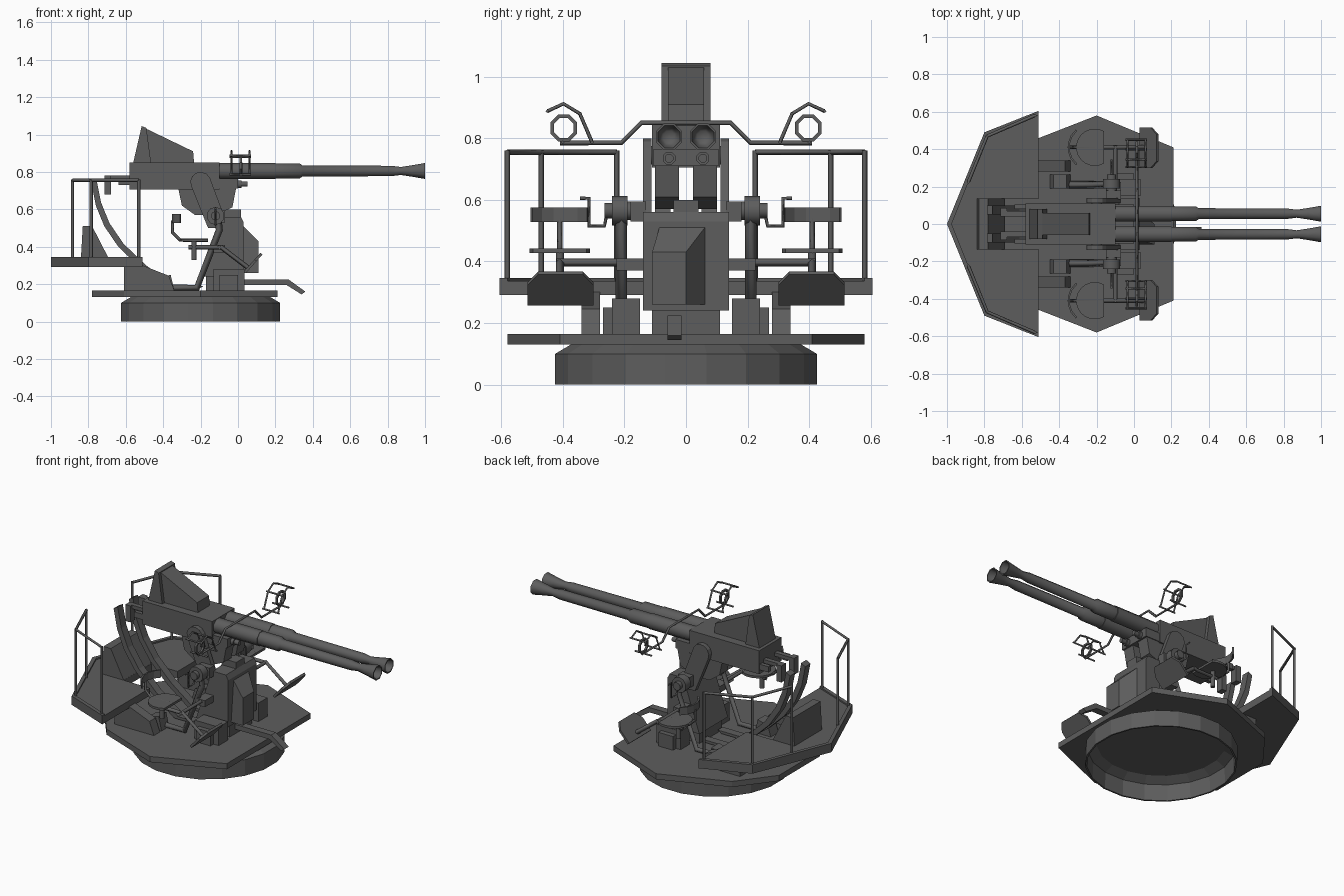
import bpy, bmesh, math
from mathutils import Vector

cube = bpy.data.objects.get("Cube")
if cube:
    bpy.data.objects.remove(cube, do_unlink=True)

grey = bpy.data.materials.new("dark grey")
grey.use_nodes = True
grey.diffuse_color = (0.11, 0.11, 0.11, 1)
grey.node_tree.nodes["Principled BSDF"].inputs["Base Color"].default_value = (0.11, 0.11, 0.11, 1)


def add(name, bm, mirror=False):
    bmesh.ops.recalc_face_normals(bm, faces=bm.faces)
    me = bpy.data.meshes.new(name)
    bm.to_mesh(me)
    bm.free()
    me.materials.append(grey)
    ob = bpy.data.objects.new(name, me)
    bpy.context.collection.objects.link(ob)
    if mirror:
        mod = ob.modifiers.new("Mirror", 'MIRROR')
        mod.use_axis = (False, True, False)
        mod.use_mirror_merge = False
    return ob


def loft(name, first, last, mirror=False):
    """Closed solid between two outlines with the same number of points."""
    bm = bmesh.new()
    rings = [[bm.verts.new(p) for p in pts] for pts in (first, last)]
    for ring in rings:
        bm.faces.new(ring)
    n = len(first)
    for i in range(n):
        j = (i + 1) % n
        bm.faces.new((rings[0][i], rings[0][j], rings[1][j], rings[1][i]))
    return add(name, bm, mirror)


def prism(name, pts, lo, hi, axis='y', mirror=False):
    """Extrude a flat outline along y (points x,z) or z (points x,y)."""
    place = {'y': lambda a, b, t: (a, t, b), 'z': lambda a, b, t: (a, b, t)}[axis]
    return loft(name, *[[place(a, b, t) for a, b in pts] for t in (lo, hi)], mirror)


def box(name, x, y, z, mirror=False):
    return prism(name, [(x[0], z[0]), (x[1], z[0]), (x[1], z[1]), (x[0], z[1])], *y, mirror=mirror)


def lathe(name, profile, centre, axis, n=12, mirror=False, closed=False, smooth=True):
    """Turn (distance, radius) pairs about an axis; closed joins the last ring to the first."""
    c = Vector(centre)
    bm = bmesh.new()
    rings = []
    for t, r in profile:
        ring = []
        for k in range(n):
            a = 2 * math.pi * (k + 0.5) / n
            u, v = r * math.cos(a), r * math.sin(a)
            ring.append(bm.verts.new(c + Vector({'x': (t, u, v), 'y': (u, t, v), 'z': (u, v, t)}[axis])))
        rings.append(ring)
    pairs = list(zip(rings, rings[1:])) + ([(rings[-1], rings[0])] if closed else [])
    for p, q in pairs:
        for k in range(n):
            j = (k + 1) % n
            bm.faces.new((p[k], p[j], q[j], q[k]))
    if not closed:
        bm.faces.new(rings[0])
        bm.faces.new(rings[-1])
    ob = add(name, bm, mirror)
    if smooth:
        bpy.ops.object.select_all(action='DESELECT')
        ob.select_set(True)
        bpy.context.view_layer.objects.active = ob
        bpy.ops.object.shade_smooth_by_angle(angle=math.radians(50))


def tube(name, pts, r=0.009):
    """Thin four-sided bar along a path, on both sides."""
    for s in (1, -1):
        cu = bpy.data.curves.new(name, 'CURVE')
        cu.dimensions = '3D'
        cu.bevel_depth = r
        cu.bevel_resolution = 0
        cu.use_fill_caps = True
        sp = cu.splines.new('POLY')
        sp.points.add(len(pts) - 1)
        for p, (x, y, z) in zip(sp.points, pts):
            p.co = (x, y * s, z, 1)
        cu.materials.append(grey)
        bpy.context.collection.objects.link(bpy.data.objects.new(name, cu))


def sym(half):
    """Complete a half outline (y >= 0) across the x axis."""
    return half + [(x, -y) for x, y in reversed(half) if y > 0]


# Hollow base ring and main platform
lathe("base_ring", [(0, 0.43), (0.1, 0.43), (0.135, 0.37), (0.135, 0.355), (0.1, 0.415), (0, 0.42)],
      (-0.2, 0, 0), 'z', 20, closed=True, smooth=False)
prism("platform", sym([(0.21, 0.41), (-0.2, 0.58), (-0.61, 0.42), (-0.78, 0.2)]), 0.13, 0.165, 'z')

# Raised rear deck, notched for the chutes, with lip, supports and back block
edge = [(-1, 0), (-0.8, 0.49), (-0.51, 0.605)]
prism("rear_deck", sym(edge + [(-0.51, 0.135), (-0.69, 0.135)]), 0.291, 0.337, 'z')
inner = [(-0.975, 0), (-0.785, 0.472), (-0.51, 0.58)]
prism("deck_lip", edge + inner[::-1], 0.33, 0.346, 'z', True)
prism("deck_support", [(-0.61, 0.165), (-0.61, 0.3), (-0.51, 0.3), (-0.37, 0.245), (-0.34, 0.165)],
      0.28, 0.34, mirror=True)
prism("back_block", [(-0.84, 0.335), (-0.83, 0.51), (-0.78, 0.51), (-0.69, 0.335)], -0.135, 0.135)

# Guard rails
posts = [(-0.885, 0.225), (-0.785, 0.47), (-0.53, 0.58)]
tube("guard_rail", [(x, y, 0.755) for x, y in posts], 0.009)
for x, y in posts:
    tube("rail_post", [(x, y, 0.33), (x, y, 0.76)], 0.009)

# Curved chutes
chute = [(-0.785, 0.745), (-0.76, 0.62), (-0.715, 0.51), (-0.64, 0.4), (-0.52, 0.285), (-0.37, 0.175), (-0.21, 0.175)]
prism("chute", chute + [(x + 0.028, z + 0.016) for x, z in reversed(chute)], 0.05, 0.1, mirror=True)

# Central carriage
box("pedestal", (-0.17, 0.02), (-0.11, 0.11), (0.16, 0.26))
prism("carriage_body", [(-0.19, 0.24), (0.03, 0.24), (0.03, 0.53), (0.015, 0.56), (-0.08, 0.56)], -0.14, 0.14)
prism("carriage_top", [(-0.09, 0.55), (0.015, 0.55), (0.015, 0.6), (-0.07, 0.6)], -0.04, 0.04)
loft("front_wedge", [(0.025, y, z) for y, z in ((-0.11, 0.26), (0.065, 0.26), (0.065, 0.515), (-0.085, 0.515))],
     [(0.11, y, z) for y, z in ((-0.11, 0.26), (0, 0.26), (0, 0.43), (-0.11, 0.43))])
box("side_box", (-0.13, 0.035), (0.15, 0.24), (0.16, 0.28), True)
box("side_box_step", (-0.1, 0.0), (0.24, 0.27), (0.16, 0.25), True)
prism("front_tongue", [(0.0, 0.195), (0.26, 0.195), (0.34, 0.145), (0.36, 0.16), (0.27, 0.225), (0.0, 0.225)],
      -0.06, -0.015)

# Trunnion arms with rounded tops
arm = [(-0.2 + 0.055 * math.cos(math.radians(a)), 0.745 + 0.055 * math.sin(math.radians(a)))
       for a in range(25, 206, 30)]
prism("trunnion_arm", arm + [(-0.16, 0.5), (-0.05, 0.5)], 0.112, 0.14, mirror=True)
lathe("trunnion_shaft", [(-0.13, 0.03), (0.13, 0.03)], (-0.2, 0, 0.745), 'y', 10)

# Slanted bars and elevation gear
tube("slanted_bar", [(-0.36, 0.21, 0.18), (-0.22, 0.21, 0.18), (-0.1, 0.21, 0.49), (-0.11, 0.21, 0.59)], 0.019)
prism("pedal_box", [(-0.45, 0.165), (-0.43, 0.23), (-0.36, 0.25), (-0.34, 0.165)], 0.19, 0.265, mirror=True)
lathe("gear_housing", [(0.13, 0.03), (0.19, 0.03), (0.19, 0.048), (0.24, 0.048), (0.24, 0.025), (0.265, 0.025)],
      (-0.12, 0, 0.565), 'y', 10, True)
box("gear_cross_box", (-0.15, -0.07), (0.13, 0.18), (0.53, 0.595), True)
tube("hand_crank", [(-0.12, y, z) for y, z in
                    ((0.255, 0.565), (0.265, 0.515), (0.315, 0.515), (0.315, 0.605), (0.345, 0.605))], 0.006)

# Crew seats, backrests and footrests
def arc(cx, r, angles):
    return [(cx + r * math.cos(math.radians(a)), 0.41 + r * math.sin(math.radians(a))) for a in angles]


prism("seat", arc(-0.21, 0.1, range(60, 301, 20)), 0.428, 0.442, 'z', True)
lathe("seat_post", [(0.33, 0.014), (0.43, 0.014)], (-0.235, 0.41, 0), 'z', 8, True)
prism("backrest", arc(-0.23, 0.125, range(130, 231, 20)) + arc(-0.23, 0.115, range(230, 129, -20)),
      0.528, 0.575, 'z', True)
tube("backrest_strut", [(-0.35, 0.41, 0.54), (-0.35, 0.41, 0.475), (-0.31, 0.41, 0.435), (-0.16, 0.41, 0.435)])
box("seat_bracket", (-0.13, -0.07), (0.13, 0.225), (0.37, 0.41), True)
tube("seat_cross_bar", [(-0.1, 0.13, 0.397), (-0.1, 0.42, 0.397)], 0.013)
tube("footrest_arm", [(-0.265, 0.41, 0.397), (-0.09, 0.41, 0.397), (0.06, 0.41, 0.283)], 0.013)
plate = [(0.3, 0.0), (0.515, 0.0), (0.515, 0.65), (0.48, 1.0), (0.335, 1.0), (0.3, 0.65)]
loft("footrest", *[[(0.03 + 0.09 * t + d, y, 0.267 + 0.1 * t - d) for y, t in plate] for d in (0, 0.01)], True)

# Receiver, cradle and hood
box("receiver", (-0.58, -0.1), (-0.11, 0.11), (0.705, 0.85))
box("cradle_front", (-0.11, 0.0), (-0.105, 0.105), (0.71, 0.765))
prism("cradle_sector", [(-0.32, 0.715), (-0.3, 0.62), (-0.23, 0.57), (-0.12, 0.57), (-0.03, 0.61), (-0.01, 0.715)],
      0.022, 0.1, mirror=True)
prism("hood_back", [(-0.56, 0.85), (-0.515, 1.045), (-0.49, 1.035), (-0.465, 0.85)], -0.08, 0.08)
prism("hood_front", [(-0.5, 0.85), (-0.51, 1.04), (-0.24, 0.91), (-0.235, 0.85)], -0.058, 0.058)
box("loader_bar", (-0.7, -0.57), (0.04, 0.07), (0.76, 0.782), True)
box("loader_hook", (-0.715, -0.68), (0.04, 0.085), (0.68, 0.782), True)
box("loader_side_bar", (-0.64, -0.57), (0.08, 0.105), (0.73, 0.765), True)

# Twin barrels with hollow flared muzzles
lathe("barrel", [(-0.12, 0.046), (0.2, 0.046), (0.2, 0.043), (0.33, 0.043), (0.345, 0.032), (0.82, 0.03),
                 (0.87, 0.023), (0.93, 0.033), (1.0, 0.046), (1.0, 0.039), (0.95, 0.03), (0.94, 0.02)],
      (0, 0.055, 0.805), 'x', 8, True)
lathe("recoil_cylinder", [(-0.11, 0.022), (0.02, 0.022), (0.02, 0.015), (0.05, 0.015)],
      (0, 0.055, 0.735), 'x', 8, True)

# Sight bar, ring sights and sight frames
half = [(0, 0.85), (0.145, 0.85), (0.21, 0.785), (0.41, 0.785)]
tube("sight_bar", [(0.015, y, z) for y, z in half], 0.008)
lathe("ring_sight", [(-0.006, 0.047), (0.006, 0.047), (0.006, 0.035), (-0.006, 0.035)],
      (0.015, 0.397, 0.833), 'x', 8, True, True, False)
hook = [(0.305, 0.787), (0.345, 0.88), (0.398, 0.912), (0.45, 0.888)]
for x in (-0.035, 0.062):
    tube("sight_frame", [(x, y, z) for y, z in hook], 0.006)
for y, z in (hook[0], hook[1], hook[3], (0.4, 0.787)):
    tube("sight_frame_link", [(-0.045, y, z), (0.07, y, z)], 0.006)
